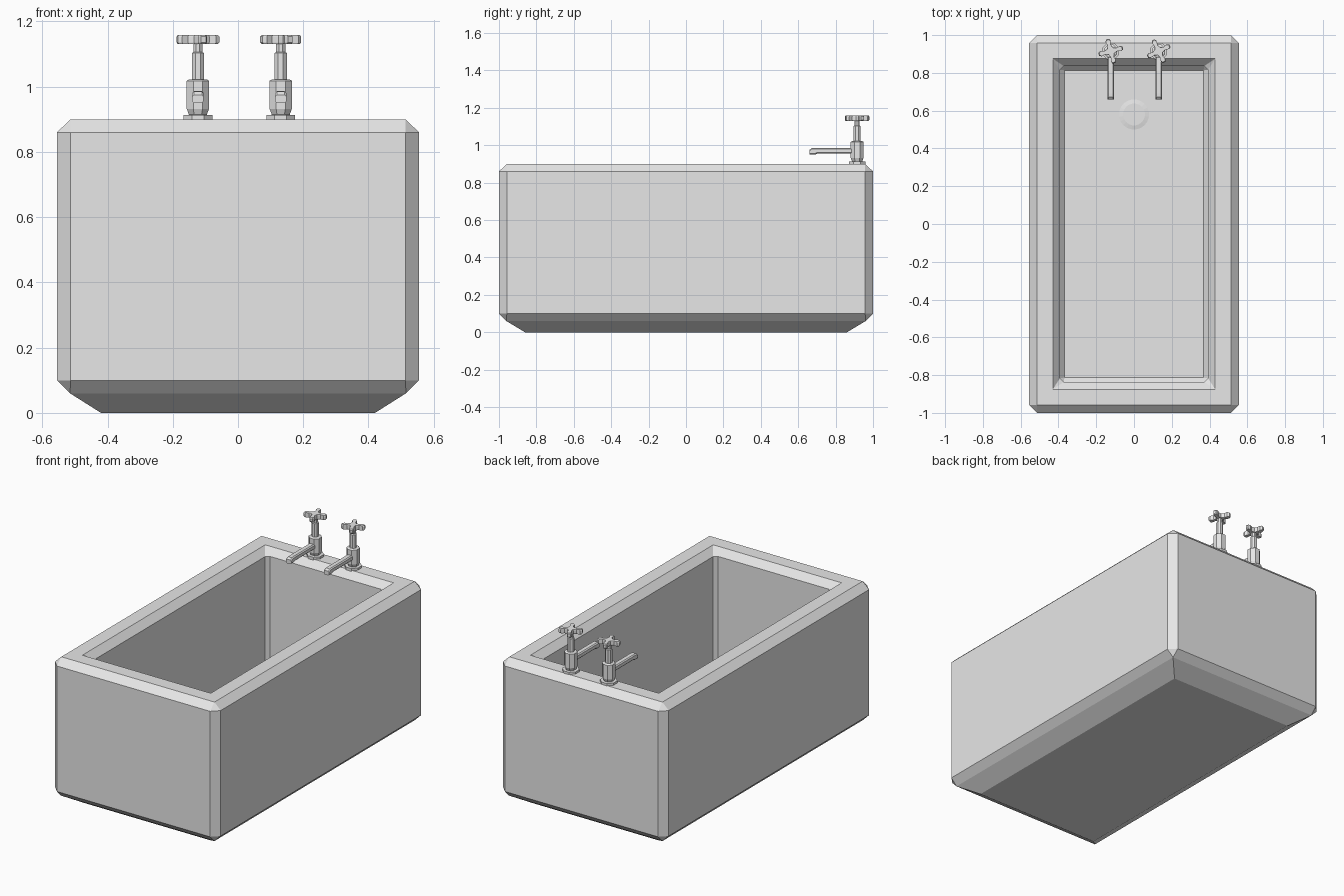
import bpy, bmesh, math

if "Cube" in bpy.data.objects:
    bpy.data.objects.remove(bpy.data.objects["Cube"])

enamel = bpy.data.materials.new("light grey")
enamel.diffuse_color = (0.8, 0.8, 0.8, 1)
enamel.use_nodes = True
enamel.node_tree.nodes["Principled BSDF"].inputs["Base Color"].default_value = enamel.diffuse_color


def loft(name, rings):
    """Join equal-length point rings into a capped, flat-shaded solid."""
    bm = bmesh.new()
    vs = [[bm.verts.new(p) for p in r] for r in rings]
    n = len(rings[0])
    for a, b in zip(vs, vs[1:]):
        for i in range(n):
            j = (i + 1) % n
            bm.faces.new((a[i], a[j], b[j], b[i]))
    bm.faces.new(vs[0][::-1])
    bm.faces.new(vs[-1])
    bmesh.ops.remove_doubles(bm, verts=bm.verts[:], dist=1e-5)
    bmesh.ops.recalc_face_normals(bm, faces=bm.faces[:])
    me = bpy.data.meshes.new(name)
    bm.to_mesh(me)
    bm.free()
    me.materials.append(enamel)
    ob = bpy.data.objects.new(name, me)
    bpy.context.collection.objects.link(ob)
    return ob


def rect(x, y, z, c=0.0):
    """Rectangle with its corners cut by c."""
    return [(x, -y + c, z), (x, y - c, z), (x - c, y, z), (-x + c, y, z),
            (-x, y - c, z), (-x, -y + c, z), (-x + c, -y, z), (x - c, -y, z)]


def circle(cx, cy, z, r, n):
    return [(cx + r * math.cos(math.tau * (i + 0.5) / n),
             cy + r * math.sin(math.tau * (i + 0.5) / n), z) for i in range(n)]


def turned(name, cx, cy, profile, n):
    return loft(name, [circle(cx, cy, z, r, n) for r, z in profile])


# tub: outer shell, rim and basin in one skin
loft("tub", [
    rect(0.42, 0.86, 0), rect(0.515, 0.96, 0.06),
    rect(0.555, 1.0, 0.10, 0.042), rect(0.555, 1.0, 0.86, 0.042),
    rect(0.513, 0.958, 0.90), rect(0.43, 0.875, 0.90),
    rect(0.392, 0.837, 0.86, 0.02), rect(0.392, 0.837, 0.145, 0.02),
    rect(0.368, 0.813, 0.12)])

# drain with a raised ring
turned("drain", 0, 0.58, [(0.08, 0.115), (0.08, 0.126), (0.058, 0.13),
                          (0.058, 0.124)], 20)


def handle_ring(cx, cy, z, turn, s=1.0):
    """Four-armed outline with flared blunt tips."""
    pts = []
    for k in range(4):
        a = turn + k * math.pi / 2
        for u, v in ((0.034, -0.009), (0.054, -0.014), (0.066, -0.008),
                     (0.066, 0.008), (0.054, 0.014), (0.034, 0.009),
                     (0.016, 0.016)):
            u, v = u * s, v * s
            pts.append((cx + u * math.cos(a) - v * math.sin(a),
                        cy + u * math.sin(a) + v * math.cos(a), z))
    return pts


def spout_ring(cx, y, z0, z1, w=0.018, c=0.006):
    return [(cx - w + c, y, z0), (cx + w - c, y, z0), (cx + w, y, z0 + c),
            (cx + w, y, z1 - c), (cx + w - c, y, z1), (cx - w + c, y, z1),
            (cx - w, y, z1 - c), (cx - w, y, z0 + c)]


# pair of taps on the back rim
TY = 0.915
for side, x, turn in (("left", -0.123, 15), ("right", 0.131, 26)):
    t = math.radians(turn)
    turned(side + "_tap_base", x, TY, [(0.048, 0.895), (0.048, 0.913),
                                       (0.028, 0.914)], 8)
    turned(side + "_tap_body", x, TY, [(0.028, 0.91), (0.037, 0.932),
                                       (0.037, 1.018), (0.03, 1.022)], 8)
    turned(side + "_tap_stem", x, TY, [(0.02, 1.015), (0.02, 1.103),
                                       (0.015, 1.106), (0.015, 1.14)], 8)
    loft(side + "_tap_spout", [
        spout_ring(x, TY, 0.955, 0.986), spout_ring(x, 0.70, 0.955, 0.986),
        spout_ring(x, 0.69, 0.95, 0.986), spout_ring(x, 0.672, 0.95, 0.985),
        spout_ring(x, 0.66, 0.95, 0.975)])
    loft(side + "_tap_handle", [
        handle_ring(x, TY, 1.13, t, 0.93), handle_ring(x, TY, 1.136, t),
        handle_ring(x, TY, 1.153, t), handle_ring(x, TY, 1.159, t, 0.93)])
